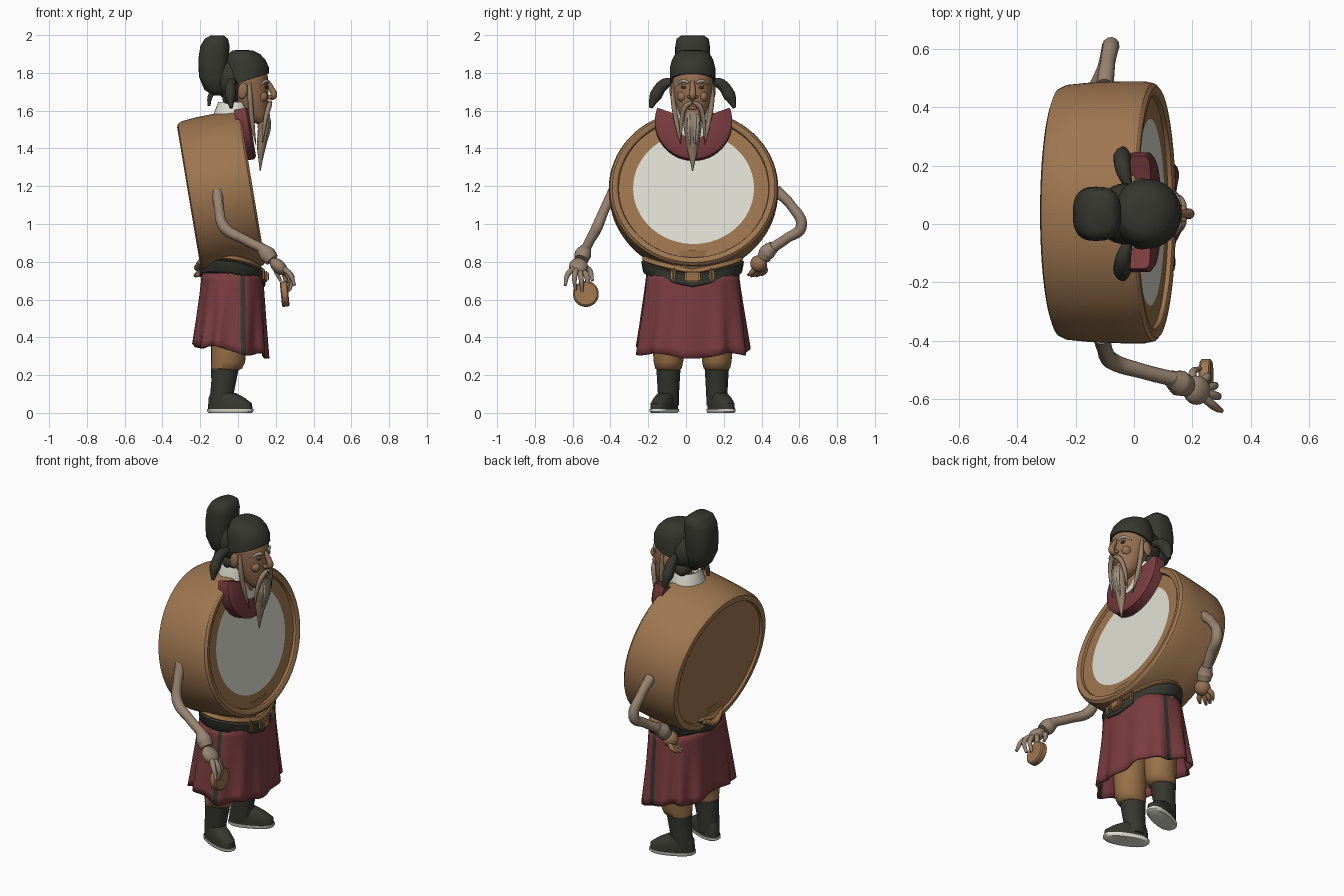
import bpy, bmesh, math
from mathutils import Matrix, Vector

if "Cube" in bpy.data.objects:
    bpy.data.objects.remove(bpy.data.objects["Cube"])

CY = 0.035          # centre line of the body
TILT = math.radians(80.5)


def material(name, r, g, b):
    lin = [((c / 255 + 0.055) / 1.055) ** 2.4 for c in (r, g, b)] + [1]
    m = bpy.data.materials.new(name)
    m.use_nodes = True
    m.diffuse_color = lin
    m.node_tree.nodes["Principled BSDF"].inputs["Base Color"].default_value = lin
    return m


WOOD = material("warm wood", 158, 118, 80)
DARK = material("charcoal cloth", 54, 55, 47)
RED = material("maroon cloth", 122, 60, 64)
WHITE = material("off white", 224, 224, 212)
SKIN = material("tan skin", 150, 112, 82)
HAIR = material("grey brown hair", 150, 128, 106)
ARM = material("weathered skin", 152, 132, 113)
TAN = material("ochre cloth", 152, 112, 72)
GREY = material("pale grey hair", 165, 158, 146)


def finish(name, bm, *mats, angle=45):
    bmesh.ops.recalc_face_normals(bm, faces=bm.faces)
    me = bpy.data.meshes.new(name)
    bm.to_mesh(me)
    bm.free()
    ob = bpy.data.objects.new(name, me)
    bpy.context.collection.objects.link(ob)
    for m in mats:
        me.materials.append(m)
    bpy.ops.object.select_all(action='DESELECT')
    ob.select_set(True)
    bpy.context.view_layer.objects.active = ob
    bpy.ops.object.shade_smooth_by_angle(angle=math.radians(angle))
    return ob


def ellipsoid(name, loc, size, mat, rot=(0, 0, 0)):
    bm = bmesh.new()
    bmesh.ops.create_uvsphere(bm, u_segments=24, v_segments=14, radius=1)
    ob = finish(name, bm, mat)
    ob.location, ob.scale, ob.rotation_euler = loc, size, rot
    return ob


def box(name, loc, size, mat, bevel=0.008, rot=(0, 0, 0)):
    bm = bmesh.new()
    bmesh.ops.create_cube(bm, size=1, matrix=Matrix.Diagonal((*size, 1)))
    bmesh.ops.bevel(bm, geom=bm.edges[:], offset=bevel, segments=2, affect='EDGES')
    ob = finish(name, bm, mat)
    ob.location, ob.rotation_euler = loc, rot
    return ob


def loft(name, rings, mat, y=CY, n=32, power=1.0, caps=True):
    """Stacked rounded rings given as (x, z, half depth, half width)."""
    bm = bmesh.new()
    sp = lambda v: math.copysign(abs(v) ** power, v)
    rows = [[bm.verts.new((x + rx * sp(math.cos(a)), y + ry * sp(math.sin(a)), z))
             for a in (math.tau * i / n for i in range(n))] for x, z, rx, ry in rings]
    for p, q in zip(rows, rows[1:]):
        for i in range(n):
            bm.faces.new((p[i], p[(i + 1) % n], q[(i + 1) % n], q[i]))
    if caps:
        bm.faces.new(rows[0])
        bm.faces.new(rows[-1])
    return finish(name, bm, mat)


def tube(name, path, mat, flat=1.0):
    """Tapered tube through (x, y, z, radius), y measured from the centre line."""
    cu = bpy.data.curves.new(name, 'CURVE')
    cu.dimensions, cu.bevel_depth, cu.bevel_resolution = '3D', 1.0, 4
    cu.use_fill_caps, cu.resolution_u = True, 6
    sp = cu.splines.new('BEZIER')
    sp.bezier_points.add(len(path) - 1)
    for p, (x, y, z, r) in zip(sp.bezier_points, path):
        p.co, p.radius = (x, y / flat, z), r
        p.handle_left_type = p.handle_right_type = 'AUTO'
    ob = bpy.data.objects.new(name, cu)
    ob.location.y, ob.scale.y = CY, flat
    cu.materials.append(mat)
    bpy.context.collection.objects.link(ob)
    return ob


def lathe(name, profile, mats, rule=lambda c: 0, n=72):
    bm = bmesh.new()
    vs = [bm.verts.new((r, 0, z)) for r, z in profile]
    es = [bm.edges.new(e) for e in zip(vs, vs[1:])]
    bmesh.ops.spin(bm, geom=vs + es, axis=(0, 0, 1), cent=(0, 0, 0), angle=math.tau, steps=n)
    bmesh.ops.remove_doubles(bm, verts=bm.verts, dist=1e-5)
    for f in bm.faces:
        f.material_index = rule(f.calc_center_median())
    return finish(name, bm, *mats, angle=35)


# Drum body, with raised rims and a painted skin
drum = lathe("drum", [(0, -.155), (.385, -.155), (.39, -.168), (.405, -.172), (.425, -.165), (.437, -.14),
                      (.445, -.06), (.449, .05), (.449, .13), (.443, .158), (.43, .17), (.412, .17),
                      (.4, .163), (.397, .148), (.32, .148), (0, .148)], (WOOD, WHITE),
             lambda c: int(c.z > .147 and c.xy.length < .318))
drum.location, drum.rotation_euler, drum.scale = (-.09, CY + .005, 1.165), (0, TILT, 0), (.935, 1, 1)


def bib_piece(name, inner, outer, height, mat, start=-20, end=200):
    """Arc-shaped cloth lying on the drum face around the neck."""
    bm = bmesh.new()
    n = 28
    rows = []
    for i in range(n + 1):
        a = math.radians(start + (end - start) * i / n)
        d = Vector((math.sin(a), math.cos(a), 0))
        rows.append([bm.verts.new(d * r + Vector((0, 0, h)))
                     for r, h in ((inner, 0), (inner, height), (outer - .015, height), (outer, height - .012), (outer, 0))])
    for p, q in zip(rows, rows[1:]):
        for j in range(5):
            bm.faces.new((p[j], q[j], q[(j + 1) % 5], p[(j + 1) % 5]))
    bm.faces.new(rows[0])
    bm.faces.new(rows[-1])
    ob = finish(name, bm, mat)
    ob.location, ob.rotation_euler = (-.01, CY + .005, 1.535), (0, TILT, 0)


bib_piece("red_bib", .095, .205, .075, RED)
bib_piece("white_undershirt", .03, .11, .07, WHITE)
loft("white_collar", [(-.04, 1.5, .10, .12), (-.035, 1.58, .095, .105), (-.02, 1.645, .085, .085),
                      (-.015, 1.635, .075, .075), (-.01, 1.55, .07, .07)], WHITE)
loft("neck", [(-.01, 1.46, .075, .08), (.01, 1.57, .065, .065), (.03, 1.68, .07, .07)], SKIN)

# Head and face
loft("head", [(.125, 1.525, .012, .015), (.115, 1.54, .04, .045), (.09, 1.58, .068, .07), (.073, 1.64, .088, .09),
              (.062, 1.7, .1, .102), (.052, 1.76, .108, .108), (.045, 1.84, .105, .105), (.04, 1.88, .06, .06)], SKIN)
tube("nose", [(.155, 0, 1.755, .012), (.178, 0, 1.715, .015), (.188, 0, 1.68, .019), (.165, 0, 1.665, .012)], SKIN)
ellipsoid("lower_lip", (.158, CY, 1.613), (.012, .026, .008), SKIN)
for s, side in ((1, "left"), (-1, "right")):
    ellipsoid(side + "_nostril", (.168, CY + s * .017, 1.673), (.014, .011, .01), SKIN)
    ellipsoid(side + "_cheek", (.125, CY + s * .055, 1.675), (.032, .026, .03), SKIN)
    ellipsoid(side + "_eye", (.146, CY + s * .042, 1.722), (.01, .017, .007), DARK)
    ellipsoid(side + "_eyelid", (.143, CY + s * .042, 1.732), (.014, .021, .008), SKIN)
    ellipsoid(side + "_ear", (.025, CY + s * .108, 1.705), (.026, .014, .043), SKIN, (0, .15, 0))
    tube(side + "_eyebrow", [(.158, s * .02, 1.748, .007), (.15, s * .05, 1.757, .009), (.115, s * .085, 1.735, .004)], GREY)
    tube(side + "_sideburn", [(.06, s * .1, 1.75, .01), (.065, s * .102, 1.66, .014), (.075, s * .085, 1.54, .013),
                              (.095, s * .062, 1.42, .002)], HAIR)
    tube(side + "_moustache", [(.172, s * .004, 1.645, .01), (.165, s * .035, 1.625, .014), (.145, s * .058, 1.55, .012),
                               (.13, s * .062, 1.43, .002)], HAIR)
    # Hanging hat tails
    tube(side + "_hat_tail", [(-.02, s * .09, 1.755, .016), (-.04, s * .15, 1.74, .03), (-.045, s * .195, 1.68, .034),
                              (-.04, s * .222, 1.615, .01)], DARK).scale.x = .9
    ellipsoid(side + "_hair_knot", (-.04, CY + s * .05, 1.665), (.042, .045, .045), DARK)
tube("beard", [(.135, 0, 1.59, .03), (.14, 0, 1.52, .036), (.125, 0, 1.42, .025), (.117, 0, 1.28, .002)], HAIR, 1.35)
for y in (-.02, .012, .026):
    tube("beard_strand", [(.16, y, 1.58, .008), (.165, y, 1.51, .009), (.14, y * .6, 1.4, .003)], GREY)

# Hat: skull cap sloping to the back, and a tall back lobe
cap = loft("hat_cap", [(.043, 1.79, .121, .12), (.043, 1.83, .12, .12), (.04, 1.87, .105, .109), (.032, 1.9, .085, .092),
                       (.025, 1.918, .055, .065), (.02, 1.922, .02, .03)], DARK)
for v in cap.data.vertices:
    if v.co.z < 1.835:
        v.co.z += .32 * (v.co.x - .14) * (1.835 - v.co.z) / .045
ellipsoid("hat_back", (-.03, CY, 1.765), (.095, .105, .115), DARK)
loft("hat_lobe", [(-.1, 1.68, .03, .04), (-.118, 1.71, .06, .07), (-.13, 1.78, .077, .09), (-.13, 1.87, .08, .093),
                  (-.122, 1.94, .078, .092), (-.115, 1.98, .062, .085), (-.11, 1.998, .035, .06)], DARK, power=.75)
tube("hat_ribbon", [(-.11, -.02, 1.72, .012), (-.145, -.025, 1.68, .014), (-.155, -.025, 1.625, .008)], DARK)

# Waist, belt and buckle
loft("waist", [(-.03, .7, .155, .245), (-.04, .86, .16, .26)], TAN)
belt = loft("belt", [(-.03, .715, .166, .252), (-.03, .722, .174, .262), (-.03, .775, .176, .272), (-.03, .782, .165, .262)], DARK)
sash = loft("sash", [(-.035, .78, .165, .255), (-.035, .79, .176, .27), (-.035, .81, .165, .255)], TAN)
for ob in (belt, sash):
    for v in ob.data.vertices:
        v.co.z += .025 - .15 * (v.co.x + .03) - .05 * (1 - abs(v.co.y - CY) / .27)
box("buckle", (.15, CY, .722), (.025, .085, .06), WOOD)
box("buckle_inset", (.161, CY, .722), (.008, .05, .032), TAN, .002)
for y in (-.1, .1):
    box("belt_loop", (.128, CY + y, .735), (.03, .025, .066), WOOD, rot=(0, 0, y * 3))
tube("back_knot", [(-.2, -.08, .8, .014), (-.215, 0, .77, .018), (-.2, .08, .8, .014)], TAN)

# Skirt: pleated shell with dark trim on both side slits
bm = bmesh.new()
N, ROWS = 96, 10
grid = []
for j in range(ROWS + 1):
    t = j / ROWS
    row = []
    for i in range(N):
        a = math.tau * i / N
        fold = 1 + .05 * t * math.cos(11 * a + .8 * math.sin(3 * a) + t)
        c, s = (math.copysign(abs(f(a)) ** .8, f(a)) for f in (math.cos, math.sin))
        x = -.03 + (.162 + .035 * t) * c * fold - .01 * t
        y = CY + (.245 + .05 * t) * s * fold
        z = .74 - t * (.41 + .03 * c + .012 * math.cos(5 * a))
        row.append(bm.verts.new((x, y, z)))
    grid.append(row)
for p, q in zip(grid, grid[1:]):
    for i in range(N):
        k = (i + 1) % N
        f = bm.faces.new((p[i], p[k], q[k], q[i]))
        f.material_index = int(min(abs(i - N * .21), abs(i - N * .79)) < 1)
skirt = finish("skirt", bm, RED, DARK)
mod = skirt.modifiers.new("cloth thickness", 'SOLIDIFY')
mod.thickness = .012

# Legs and boots, toes splayed outwards
for s, side in ((1, "left"), (-1, "right")):
    y = CY + s * .128
    loft(side + "_trouser", [(-.05, .55, .09, .09), (-.05, .36, .092, .085), (-.052, .27, .09, .078),
                             (-.06, .235, .082, .07), (-.06, .225, .06, .055)], TAN, y)
    loft(side + "_boot_shaft", [(-.085, .04, .06, .055), (-.085, .1, .062, .056), (-.075, .17, .066, .06),
                                (-.07, .235, .074, .064), (-.07, .237, .06, .05)], DARK, y)
    rings = [(.02, .018, .125, .053), (.02, .05, .122, .053), (.0, .08, .1, .048), (-.02, .105, .07, .04)]
    foot = loft(side + "_boot_foot", rings, DARK, 0, power=.85)
    sole = loft(side + "_boot_sole", [(.02, 0, .12, .052), (.02, .008, .13, .058), (.02, .02, .13, .058)], WHITE, 0, power=.85)
    for ob in (foot, sole):
        ob.location, ob.rotation_euler = (-.06, y + s * .015, 0), (0, 0, s * .4)


def hand(side, palm, size, rot, tips, mat):
    ellipsoid(side + "_palm", palm, size, mat, rot)
    for i, (mid, tip) in enumerate(tips):
        pts = [(*palm, .017), (*mid, .014), (*tip, .008)]
        tube(f"{side}_finger_{i + 1}", [(x, y - CY, z, r) for x, y, z, r in pts], mat)


# Right arm reaching forward, holding a small disc
tube("right_arm", [(-.11, -.42, 1.17, .03), (-.1, -.465, 1.08, .026), (-.075, -.505, .985, .03), (.03, -.54, .92, .026),
                   (.15, -.57, .86, .026)], ARM)
tube("right_cuff", [(.125, -.565, .87, .03), (.155, -.58, .84, .045), (.18, -.59, .81, .038)], ARM)
hand("right", (.215, -.57, .775), (.055, .05, .035), (0, .75, 0),
     [((.275, -.625, .735), (.3, -.64, .675)), ((.285, -.59, .72), (.275, -.585, .65)),
      ((.275, -.555, .71), (.265, -.55, .64)), ((.25, -.525, .72), (.25, -.525, .65)),
      ((.2, -.515, .76), (.225, -.495, .7))], ARM)
token = lathe("hand_disc", [(0, -.02), (.06, -.02), (.068, -.014), (.068, .014), (.06, .02), (0, .02)], [WOOD], n=32)
token.location, token.rotation_euler = (.247, -.53, .63), (0, math.pi / 2 - .1, 0)

# Left arm bent back to the hip
tube("left_arm", [(-.1, .44, 1.18, .03), (-.09, .52, 1.1, .026), (-.08, .575, .985, .03), (-.1, .5, .925, .026),
                  (-.14, .41, .865, .028)], ARM)
tube("left_cuff", [(-.13, .43, .88, .032), (-.145, .395, .85, .044), (-.155, .375, .82, .036)], ARM)
hand("left", (-.165, .385, .79), (.045, .045, .045), (0, 0, 0),
     [((-.2, .42, .755), (-.225, .4, .73)), ((-.2, .395, .745), (-.23, .37, .725)),
      ((-.195, .37, .74), (-.225, .345, .725)), ((-.17, .35, .745), (-.195, .33, .73))], SKIN)
